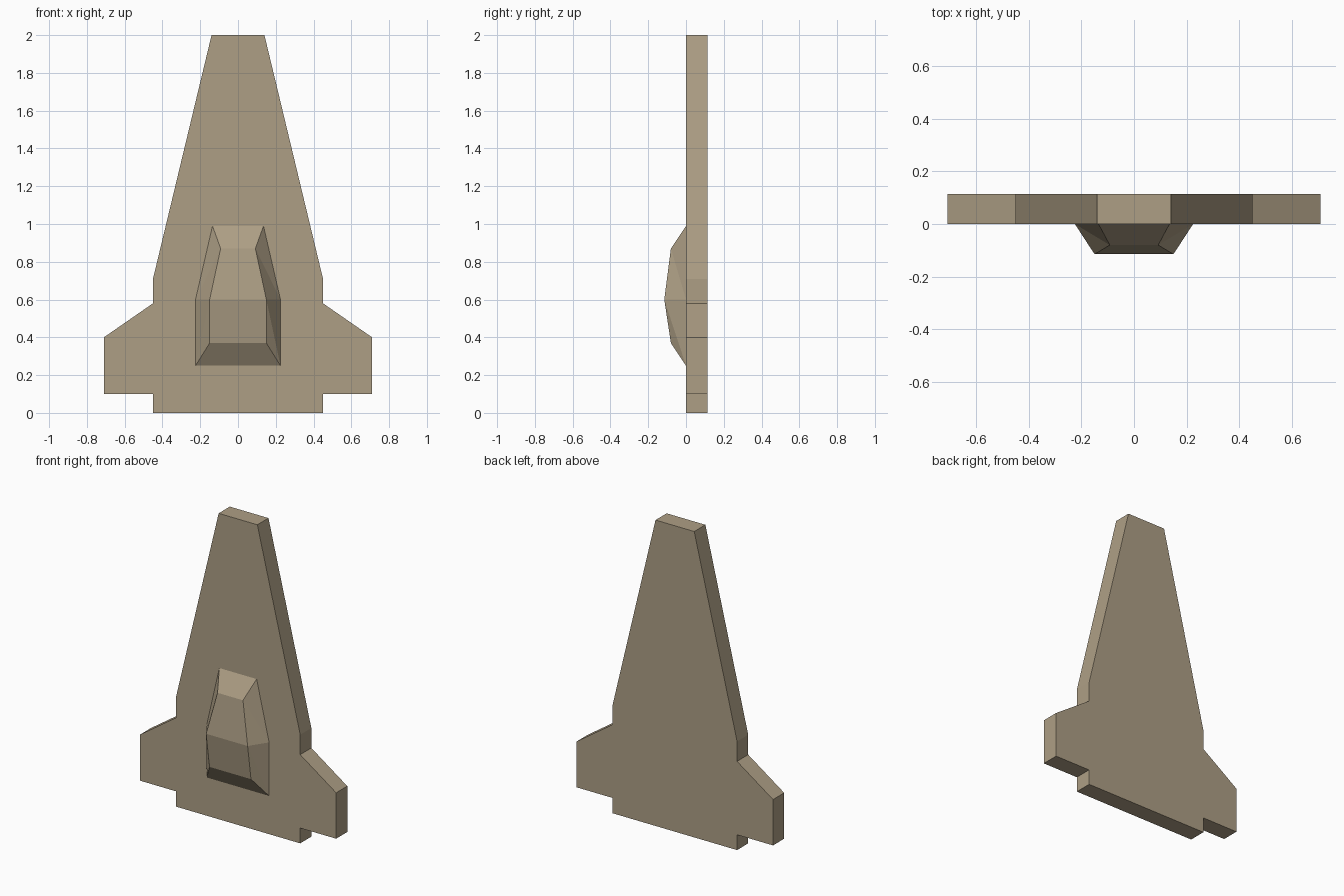
import bpy, bmesh

if "Cube" in bpy.data.objects:
    bpy.data.objects.remove(bpy.data.objects["Cube"])

stone = bpy.data.materials.new("warm_grey_tan")
stone.diffuse_color = (0.42, 0.345, 0.235, 1)
stone.use_nodes = True
stone.node_tree.nodes["Principled BSDF"].inputs["Base Color"].default_value = stone.diffuse_color


def finish(name, bm):
    bmesh.ops.recalc_face_normals(bm, faces=bm.faces)
    mesh = bpy.data.meshes.new(name)
    bm.to_mesh(mesh)
    bm.free()
    mesh.materials.append(stone)
    bpy.context.collection.objects.link(bpy.data.objects.new(name, mesh))


# Wing plate: mirrored half outline (x, z), extruded backwards
half = [(0.45, 0), (0.45, 0.10), (0.71, 0.10), (0.71, 0.40),
        (0.45, 0.58), (0.45, 0.71), (0.14, 2.0)]
outline = half + [(-x, z) for x, z in reversed(half)]
bm = bmesh.new()
face = bm.faces.new([bm.verts.new((x, 0, z)) for x, z in outline])
ext = bmesh.ops.extrude_face_region(bm, geom=[face])
bmesh.ops.translate(bm, vec=(0, 0.115, 0),
                    verts=[v for v in ext["geom"] if isinstance(v, bmesh.types.BMVert)])
finish("wing_plate", bm)

# Raised canopy: sections (half width, y, z) from bottom to top
base = [(0.225, 0, 0.25), (0.225, 0, 0.60), (0.135, 0, 0.99)]
crown = [(0.15, -0.08, 0.37), (0.15, -0.115, 0.60), (0.092, -0.08, 0.87)]
bm = bmesh.new()


def pair(p):
    return [bm.verts.new((s * p[0], p[1], p[2])) for s in (-1, 1)]


b = [pair(p) for p in base]
c = [pair(p) for p in crown]
for lo, hi in ((b[0], c[0]), (c[0], c[1]), (c[1], c[2]), (c[2], b[2]),
               (b[1], b[0]), (b[2], b[1])):
    bm.faces.new((lo[0], lo[1], hi[1], hi[0]))
for s in (0, 1):
    # Side slopes are split along their ridges
    for tri in ((b[0], b[1], c[1]), (b[0], c[1], c[0]),
                (b[1], b[2], c[2]), (b[1], c[2], c[1])):
        bm.faces.new([v[s] for v in tri])
finish("canopy", bm)
